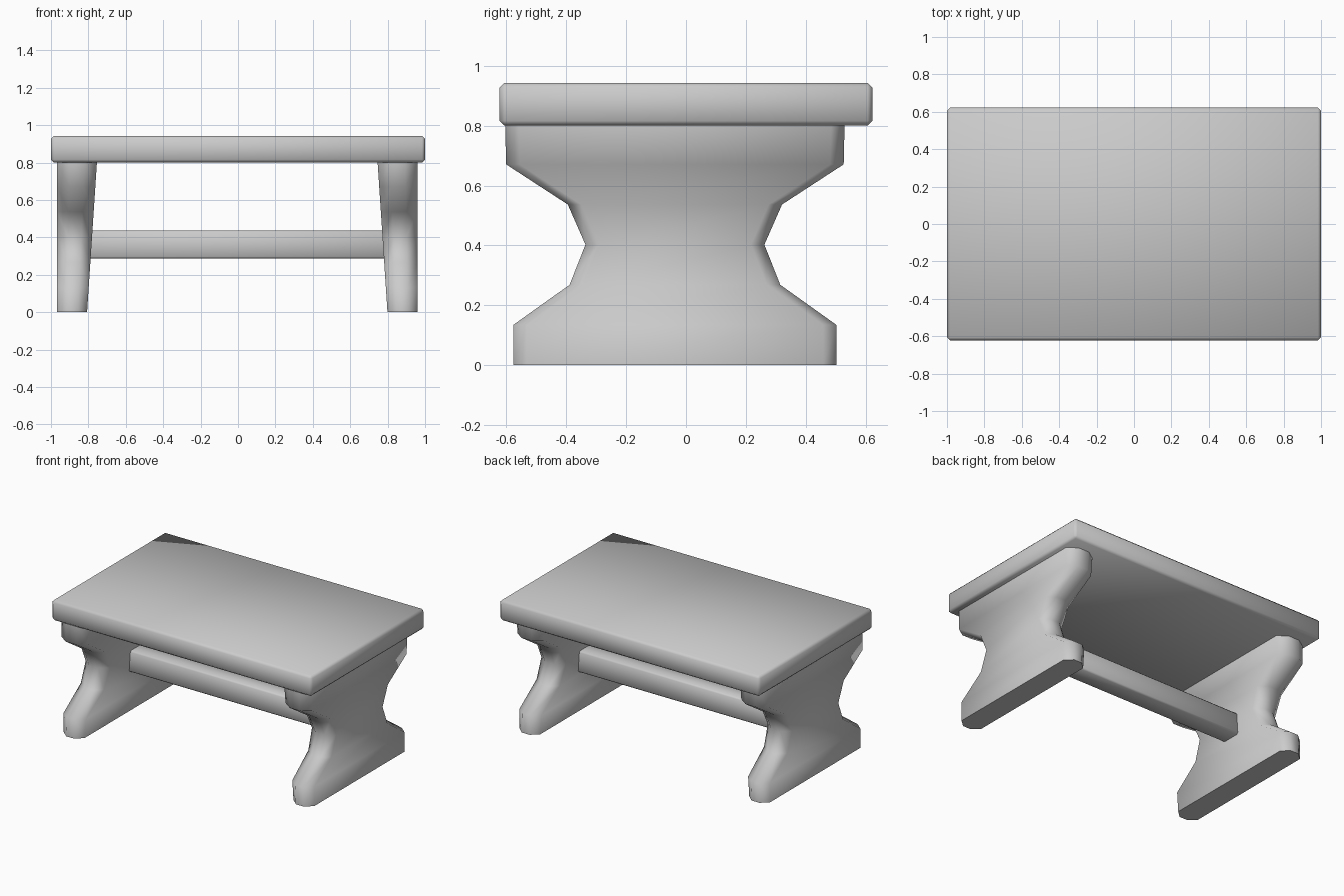
import bpy
import bmesh
from math import radians

cube = bpy.data.objects.get("Cube")
if cube:
    bpy.data.objects.remove(cube, do_unlink=True)

grey = bpy.data.materials.new("plain grey")
grey.use_nodes = True
grey.diffuse_color = (0.6, 0.6, 0.6, 1)
grey.node_tree.nodes["Principled BSDF"].inputs["Base Color"].default_value = (0.6, 0.6, 0.6, 1)


def finish(bm, name):
    """Turn a bmesh into a smooth-shaded object that keeps its sharp edges."""
    bmesh.ops.recalc_face_normals(bm, faces=bm.faces)
    mesh = bpy.data.meshes.new(name)
    bm.to_mesh(mesh)
    bm.free()
    mesh.materials.append(grey)
    obj = bpy.data.objects.new(name, mesh)
    bpy.context.collection.objects.link(obj)
    bpy.ops.object.select_all(action="DESELECT")
    obj.select_set(True)
    bpy.context.view_layer.objects.active = obj
    bpy.ops.object.shade_smooth_by_angle(angle=radians(65))
    return obj


def board(name, size, z, bevel):
    """Box with chamfered edges."""
    bm = bmesh.new()
    bmesh.ops.create_cube(bm, size=1)
    bmesh.ops.scale(bm, vec=size, verts=bm.verts)
    bmesh.ops.translate(bm, vec=(0, 0, z), verts=bm.verts)
    bmesh.ops.bevel(bm, geom=bm.edges, offset=bevel, segments=1,
                    affect="EDGES", profile=0.5)
    return finish(bm, name)


# Leg: half depth at evenly spaced heights, lofted as chamfered rectangles
HALF_DEPTHS = (0.54, 0.54, 0.352, 0.299, 0.358, 0.564, 0.567)
LEG_HEIGHT, LEG_Y, LEG_SHIFT = 0.805, -0.037, -0.004
OUTER_X = 0.963


def leg(name, side):
    bm = bmesh.new()
    rings = []
    for i, half in enumerate(HALF_DEPTHS):
        t = i / (len(HALF_DEPTHS) - 1)
        inner = 0.803 - 0.053 * t
        mid, hw = (OUTER_X + inner) / 2, (OUTER_X - inner) / 2
        cx, cy = hw * 0.62, 0.045
        quarter = [(hw, half - cy), (hw - cx, half)]
        outline = (quarter + [(-x, y) for x, y in reversed(quarter)]
                   + [(-x, -y) for x, y in quarter]
                   + [(x, -y) for x, y in reversed(quarter)])
        rings.append([bm.verts.new((side * (mid + x) + LEG_SHIFT, LEG_Y + y,
                                    LEG_HEIGHT * t)) for x, y in outline])
    for low, high in zip(rings, rings[1:]):
        n = len(low)
        for k in range(n):
            j = (k + 1) % n
            bm.faces.new((low[k], low[j], high[j], high[k]))
    bm.faces.new(rings[0])
    bm.faces.new(rings[-1])
    return finish(bm, name)


board("table_top", (2.0, 1.245, 0.143), 0.8715, 0.016)
board("stretcher", (1.7, 0.14, 0.15), 0.362, 0.01)
leg("left_leg", 1)
leg("right_leg", -1)
